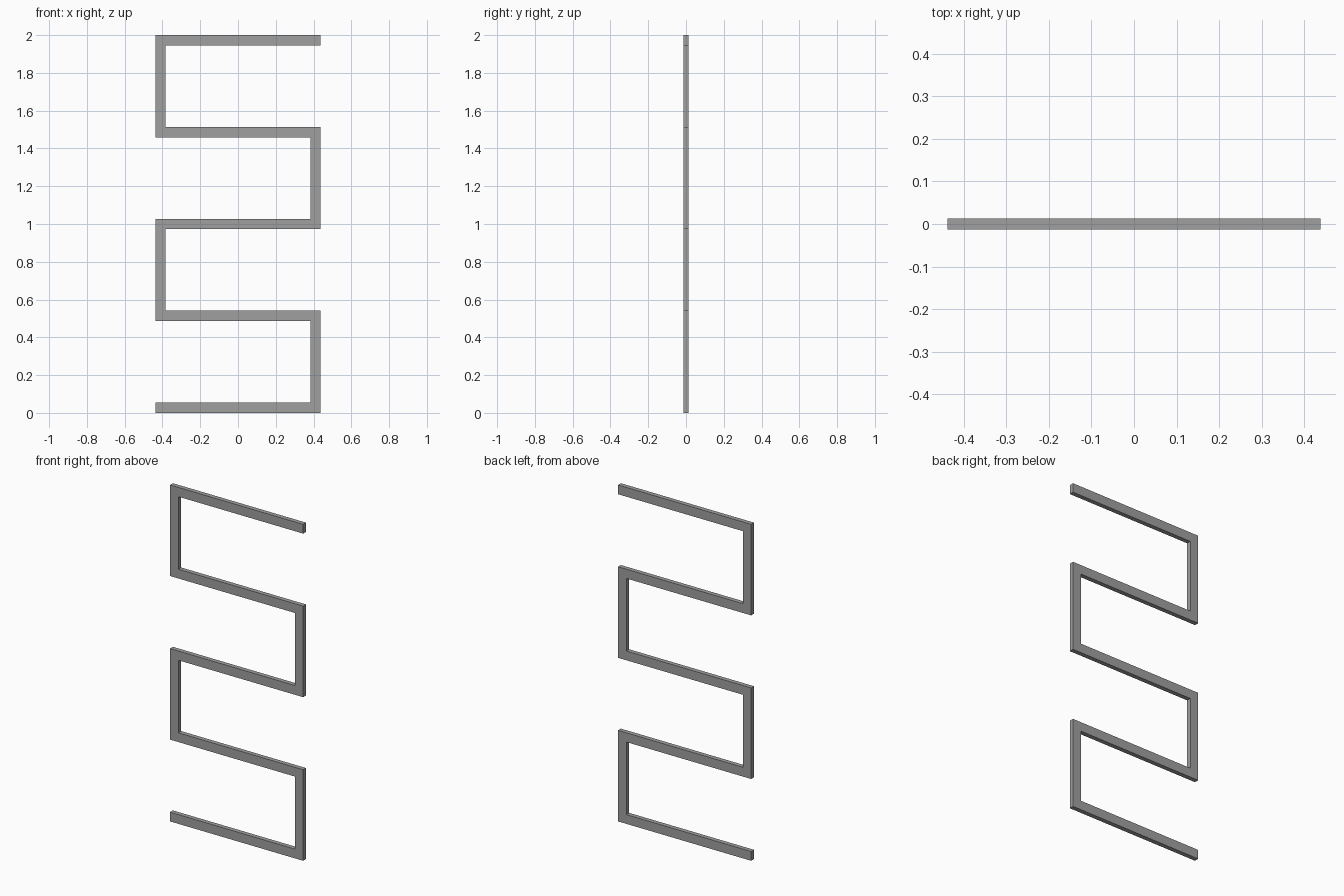
import bpy
import bmesh
from mathutils import Vector

cube = bpy.data.objects.get("Cube")
if cube:
    bpy.data.objects.remove(cube, do_unlink=True)

HALF_WIDTH = 0.438
HEIGHT = 2.0
BAR = 0.055
DEPTH = 0.027
RUNS = 5

grey = bpy.data.materials.new("metal grey")
grey.use_nodes = True
grey.diffuse_color = (0.35, 0.35, 0.35, 1)
grey.node_tree.nodes["Principled BSDF"].inputs["Base Color"].default_value = grey.diffuse_color

# Centre line of the serpentine, climbing from the bottom run to the top one
half = BAR / 2
pitch = (HEIGHT - BAR) / (RUNS - 1)
path = []
for i in range(RUNS):
    side = -1 if i % 2 == 0 else 1
    z = half + i * pitch
    start = HALF_WIDTH if i == 0 else HALF_WIDTH - half
    end = HALF_WIDTH if i == RUNS - 1 else HALF_WIDTH - half
    path += [Vector((side * start, z)), Vector((-side * end, z))]


def normal(a, b):
    d = (b - a).normalized()
    return Vector((-d.y, d.x))


# Mitred strip along the centre line
bm = bmesh.new()
pairs = []
for i, p in enumerate(path):
    offset = Vector((0, 0))
    if i > 0:
        offset += normal(path[i - 1], p)
    if i < len(path) - 1:
        offset += normal(p, path[i + 1])
    pairs.append([bm.verts.new((q.x, -DEPTH / 2, q.y))
                  for q in (p + offset * half, p - offset * half)])
for (a, b), (c, d) in zip(pairs, pairs[1:]):
    bm.faces.new((a, b, d, c))

# Give the strip its thickness
result = bmesh.ops.extrude_face_region(bm, geom=bm.faces[:], use_keep_orig=True)
moved = [v for v in result["geom"] if isinstance(v, bmesh.types.BMVert)]
bmesh.ops.translate(bm, verts=moved, vec=(0, DEPTH, 0))
bmesh.ops.recalc_face_normals(bm, faces=bm.faces[:])

mesh = bpy.data.meshes.new("serpentine_bar")
bm.to_mesh(mesh)
bm.free()
mesh.materials.append(grey)
bar = bpy.data.objects.new("serpentine_bar", mesh)
bpy.context.collection.objects.link(bar)
